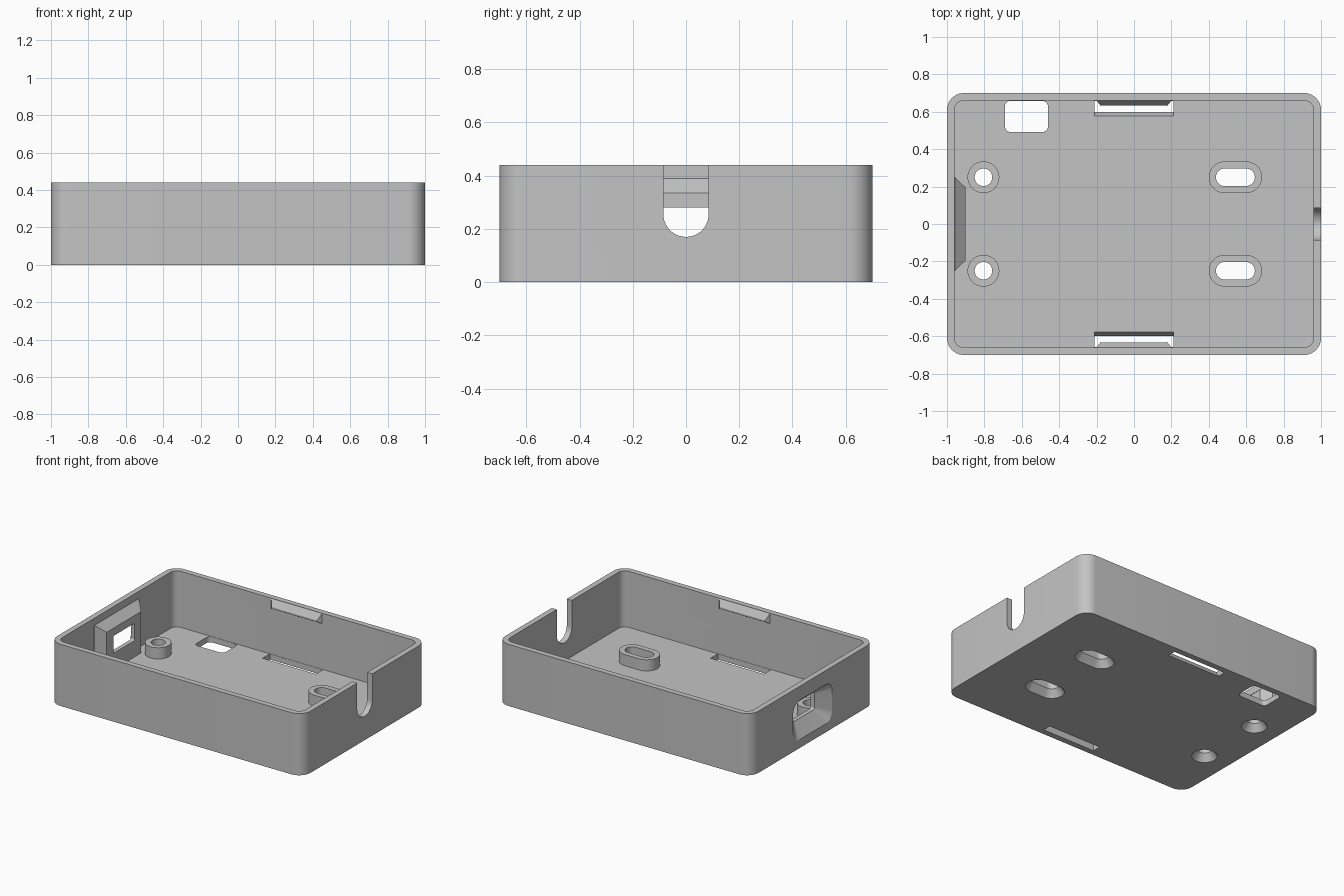
import bpy, bmesh, math

cube = bpy.data.objects.get("Cube")
if cube:
    bpy.data.objects.remove(cube, do_unlink=True)

grey = bpy.data.materials.new("plain grey")
grey.use_nodes = True
grey.diffuse_color = (0.55, 0.55, 0.55, 1)
grey.node_tree.nodes["Principled BSDF"].inputs["Base Color"].default_value = grey.diffuse_color

WALL, FLOOR, HEIGHT = 0.04, 0.04, 0.44


def outline(cu, cv, hu, hv, r, steps=10):
    """Rounded rectangle around (cu, cv) with half sizes hu, hv."""
    points = []
    for quarter, (su, sv) in enumerate([(1, 1), (-1, 1), (-1, -1), (1, -1)]):
        for i in range(steps + 1):
            a = math.radians(90) * (quarter + i / steps)
            points.append((cu + su * (hu - r) + r * math.cos(a),
                           cv + sv * (hv - r) + r * math.sin(a)))
    return points


def loft(name, axis, sections):
    """Closed solid through (level, outline) sections stacked along an axis."""
    place = {"x": lambda u, v, w: (w, u, v),
             "y": lambda u, v, w: (u, w, v),
             "z": lambda u, v, w: (u, v, w)}[axis]
    bm = bmesh.new()
    rings = [[bm.verts.new(place(u, v, w)) for u, v in pts] for w, pts in sections]
    for low, high in zip(rings, rings[1:]):
        for i in range(len(low)):
            j = (i + 1) % len(low)
            bm.faces.new((low[i], low[j], high[j], high[i]))
    bm.faces.new(rings[0][::-1])
    bm.faces.new(rings[-1])
    bmesh.ops.remove_doubles(bm, verts=bm.verts, dist=1e-5)
    bmesh.ops.recalc_face_normals(bm, faces=bm.faces)
    mesh = bpy.data.meshes.new(name)
    bm.to_mesh(mesh)
    bm.free()
    mesh.materials.append(grey)
    obj = bpy.data.objects.new(name, mesh)
    bpy.context.collection.objects.link(obj)
    return obj


def prism(name, axis, low, high, *shape):
    pts = outline(*shape)
    return loft(name, axis, [(low, pts), (high, pts)])


def box(u0, u1, v0, v1):
    return [(u0, v0), (u1, v0), (u1, v1), (u0, v1)]


def combine(tool, operation):
    """Apply a boolean to the case and discard the tool."""
    bpy.context.view_layer.objects.active = case
    mod = case.modifiers.new("shape", "BOOLEAN")
    mod.object, mod.operation, mod.solver = tool, operation, "EXACT"
    bpy.ops.object.modifier_apply(modifier=mod.name)
    bpy.data.objects.remove(tool, do_unlink=True)


# Open tray
case = prism("case", "z", 0, HEIGHT, 0, 0, 1, 0.7, 0.09)
combine(prism("cavity", "z", FLOOR, 0.6, 0, 0, 1 - WALL, 0.7 - WALL, 0.05), "DIFFERENCE")

# Raised screw bosses with countersunk holes: two round, two elongated
for y in (0.25, -0.25):
    for x, extra in ((-0.805, 0), (0.542, 0.057)):
        combine(prism("boss", "z", 0.02, 0.12, x, y, 0.085 + extra, 0.085, 0.085), "UNION")
        sink = [(z, outline(x, y, r + extra, r, r))
                for z, r in ((-0.02, 0.083), (0, 0.083), (0.05, 0.047), (0.2, 0.047))]
        combine(loft("screw_hole", "z", sink), "DIFFERENCE")

# Lid clips at the rim, each above a slot in the floor
for side in (1, -1):
    clip = [(side * 0.68, box(-0.2, 0.2, 0.365, 0.435)),
            (side * 0.66, box(-0.2, 0.2, 0.365, 0.435)),
            (side * 0.634, box(-0.18, 0.18, 0.38, 0.392))]
    combine(loft("clip", "y", clip), "UNION")
    inner, outer = side * 0.598, side * 0.658
    edge = side * 0.577
    slot = [(-0.02, box(-0.21, 0.21, inner, outer)),
            (0, box(-0.21, 0.21, inner, outer)),
            (FLOOR, box(-0.21, 0.21, edge, outer)),
            (0.06, box(-0.21, 0.21, edge, outer))]
    combine(loft("clip_slot", "z", slot), "DIFFERENCE")

# Chamfered block behind the end wall, pierced by a funnel-shaped port
block = [(-0.98, box(-0.25, 0.25, 0.02, 0.39)),
         (-0.958, box(-0.25, 0.25, 0.02, 0.39)),
         (-0.9, box(-0.195, 0.195, 0.02, 0.335))]
combine(loft("port_block", "x", block), "UNION")
mouth = outline(0, 0.2, 0.22, 0.14, 0.07)
throat = outline(0, 0.218, 0.12, 0.062, 0.012)
combine(loft("port", "x", [(-1.05, mouth), (-1, mouth), (-0.93, throat), (-0.85, throat)]),
        "DIFFERENCE")

# Round-bottomed cable notch in the opposite wall
combine(prism("cable_notch", "x", 0.9, 1.1, 0, 0.42, 0.085, 0.25, 0.085), "DIFFERENCE")

# Rounded floor opening near the back corner
combine(prism("floor_opening", "z", -0.1, 0.1, -0.575, 0.575, 0.115, 0.083, 0.03), "DIFFERENCE")

bpy.ops.object.select_all(action="DESELECT")
case.select_set(True)
bpy.context.view_layer.objects.active = case
bpy.ops.object.shade_smooth_by_angle(angle=math.radians(25))
